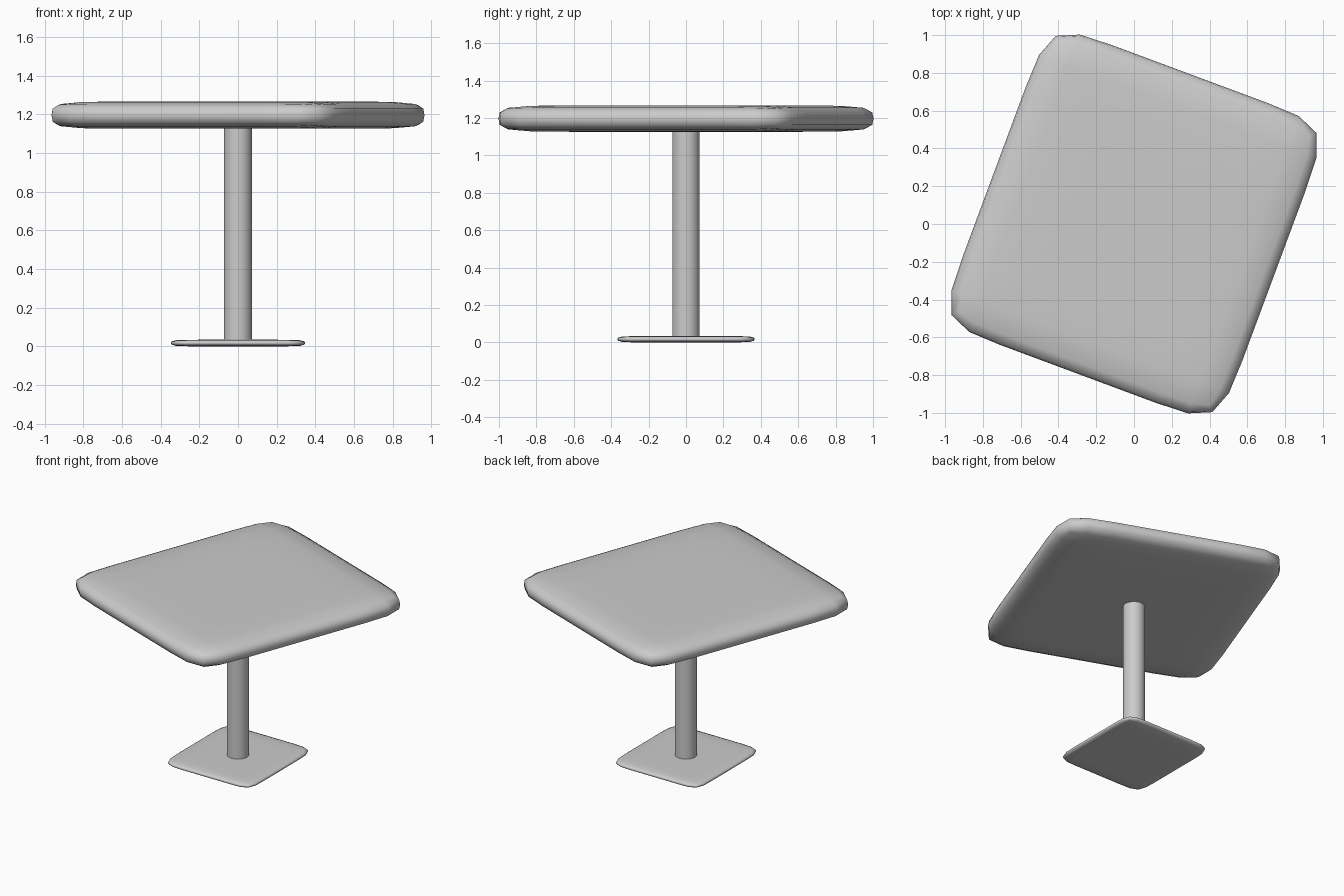
import bpy, bmesh, math
from mathutils import Vector

if "Cube" in bpy.data.objects:
    bpy.data.objects.remove(bpy.data.objects["Cube"])


def soft_slab(name, hx, hy, z0, z1, angle, loop):
    """Box with support loops, softened by subdivision."""
    bm = bmesh.new()
    bmesh.ops.create_cube(bm, size=2)
    cuts = [(axis, t) for axis in (0, 1) for t in (-loop, 0, loop)] + [(2, 0)]
    for axis, t in cuts:
        n = Vector((0, 0, 0))
        n[axis] = 1
        bmesh.ops.bisect_plane(bm, geom=bm.verts[:] + bm.edges[:] + bm.faces[:],
                               plane_co=n * t, plane_no=n)
    bmesh.ops.scale(bm, vec=(hx, hy, (z1 - z0) / 2), verts=bm.verts)
    mesh = bpy.data.meshes.new(name)
    bm.to_mesh(mesh)
    bm.free()
    ob = bpy.data.objects.new(name, mesh)
    bpy.context.collection.objects.link(ob)
    ob.location.z = (z0 + z1) / 2
    ob.rotation_euler.z = angle
    mesh.polygons.foreach_set("use_smooth", [True] * len(mesh.polygons))
    sub = ob.modifiers.new("soften", 'SUBSURF')
    sub.levels = sub.render_levels = 1
    return ob


# Twisted table top and straight foot plate
soft_slab("table_top", 0.79, 0.847, 1.126, 1.267, math.radians(-20.4), 0.59)
soft_slab("foot_plate", 0.347, 0.367, 0.0, 0.034, 0, 0.59)

# Round column
bpy.ops.mesh.primitive_cylinder_add(vertices=32, radius=0.073, depth=1.18,
                                    location=(0, 0, 0.61))
bpy.context.object.name = "column"
bpy.ops.object.shade_smooth_by_angle()
